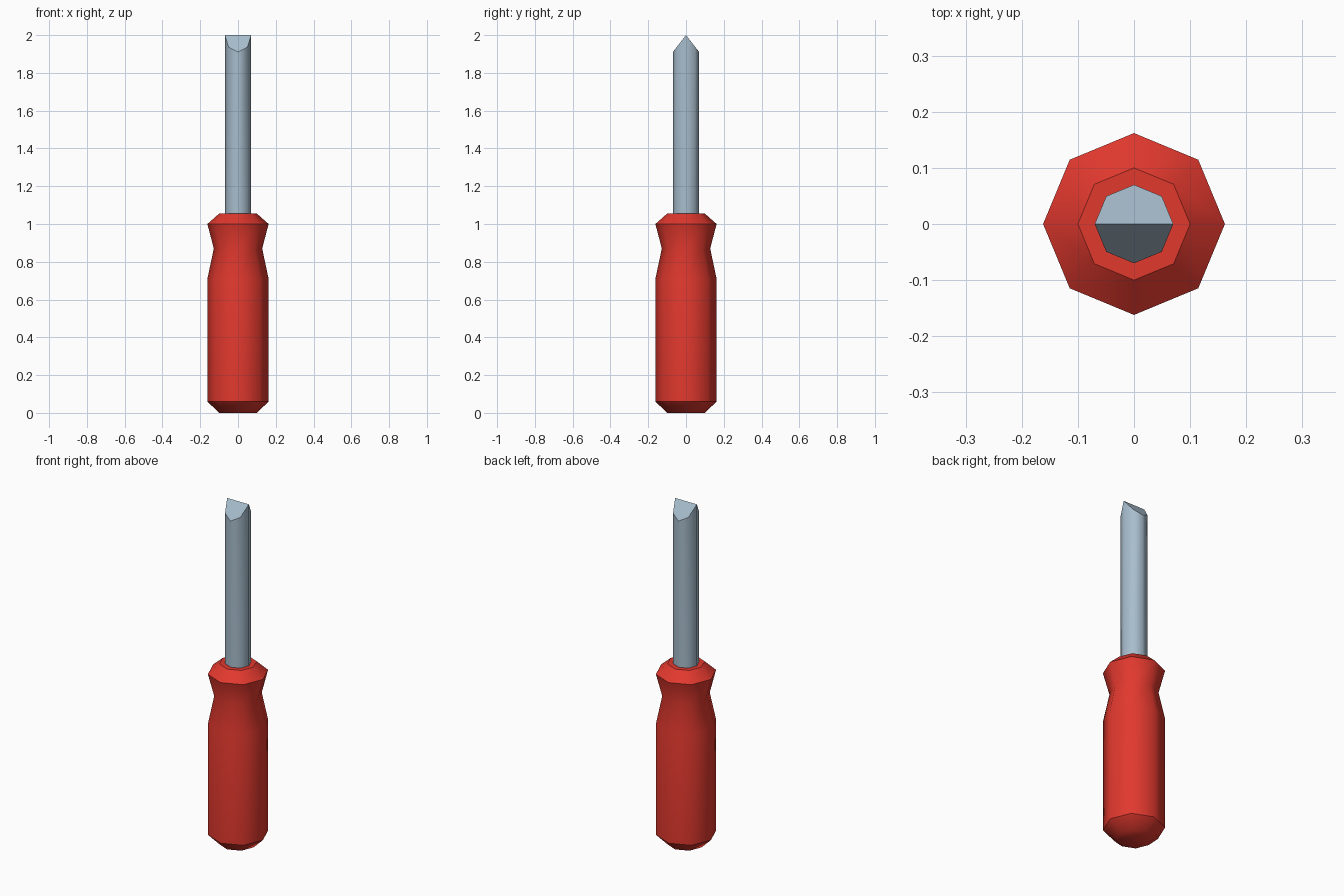
import bpy, bmesh, math

if "Cube" in bpy.data.objects:
    bpy.data.objects.remove(bpy.data.objects["Cube"])

SIDES = 8


def material(name, rgb):
    mat = bpy.data.materials.new(name)
    mat.diffuse_color = (*rgb, 1)
    mat.use_nodes = True
    mat.node_tree.nodes["Principled BSDF"].inputs["Base Color"].default_value = mat.diffuse_color
    return mat


def ring(bm, r, z):
    angles = [2 * math.pi * i / SIDES for i in range(SIDES)]
    return [bm.verts.new((r * math.cos(a), r * math.sin(a), z)) for a in angles]


def lathe(bm, profile):
    """Stack octagonal rings and join them with side faces."""
    rings = [ring(bm, r, z) for r, z in profile]
    for lo, hi in zip(rings, rings[1:]):
        for i in range(SIDES):
            j = (i + 1) % SIDES
            bm.faces.new((lo[i], lo[j], hi[j], hi[i]))
    bm.faces.new(rings[0][::-1])
    return rings


def finish(bm, name, mat, sharp_rings):
    for f in bm.faces:
        f.smooth = True
    for r in sharp_rings:
        for e in bm.edges:
            if e.verts[0] in r and e.verts[1] in r:
                e.smooth = False
    mesh = bpy.data.meshes.new(name)
    bm.to_mesh(mesh)
    bm.free()
    mesh.materials.append(mat)
    bpy.context.collection.objects.link(bpy.data.objects.new(name, mesh))


# Handle: chamfered grip with a finger waist
bm = bmesh.new()
rings = lathe(bm, [(0.10, 0), (0.162, 0.06), (0.162, 0.71),
                   (0.128, 0.87), (0.162, 1.0), (0.10, 1.055)])
bm.faces.new(rings[-1])
finish(bm, "handle", material("red_plastic", (0.75, 0.04, 0.027)),
       [rings[1], rings[4], rings[5]])

# Shaft: its top ring slopes down from the blade edge along x
bm = bmesh.new()
rings = lathe(bm, [(0.07, 1.04), (0.07, 2.0)])
top = rings[-1]
for v in top:
    v.co.z = 2.0 - abs(v.co.y) * 0.09 / 0.07
bm.faces.new(top[:5])
bm.faces.new(top[4:] + top[:1])
finish(bm, "shaft", material("steel", (0.39, 0.51, 0.61)), [rings[0], top])
